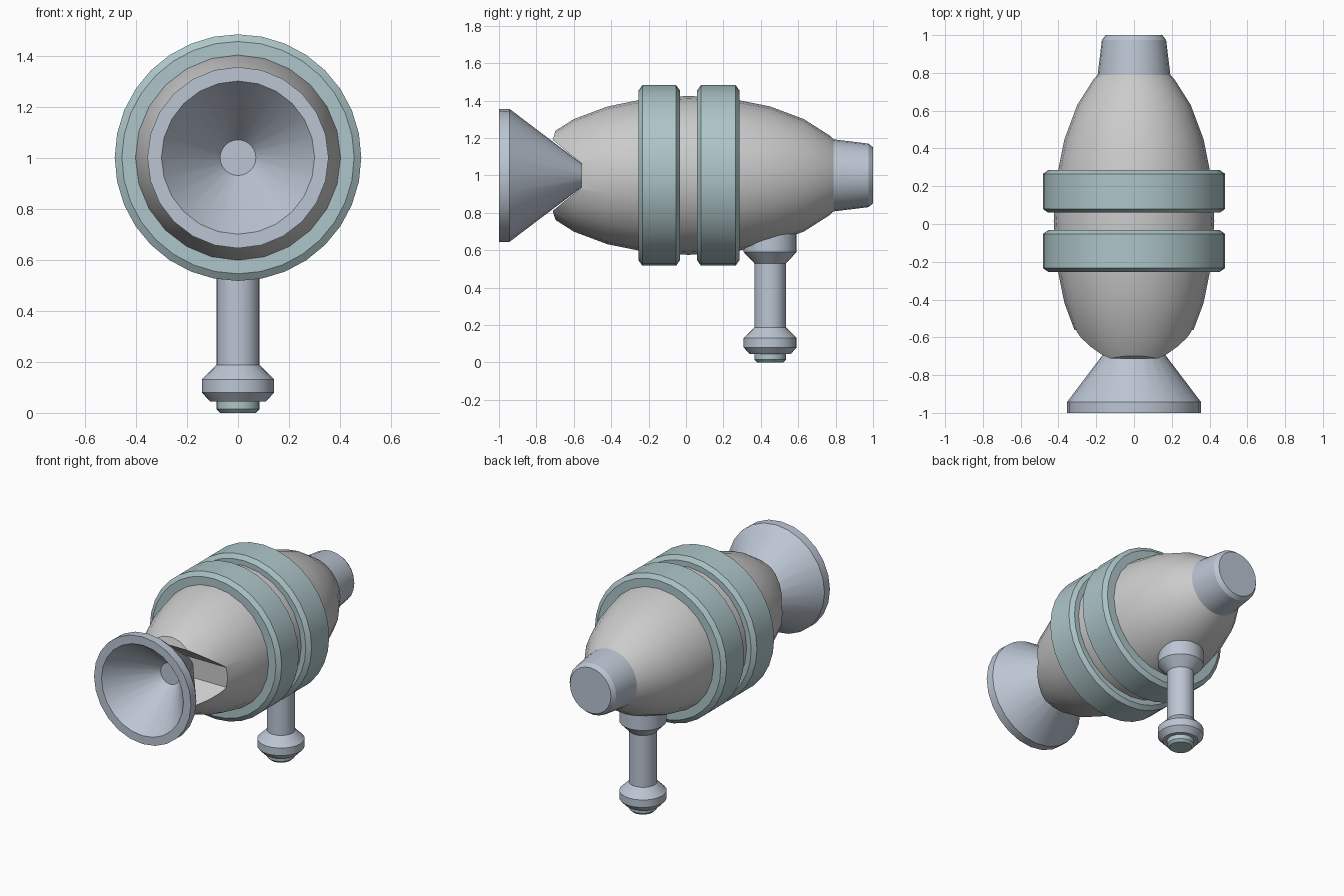
import bpy, bmesh
from math import sin, cos, pi, radians, sqrt

if "Cube" in bpy.data.objects:
    bpy.data.objects.remove(bpy.data.objects["Cube"])


def material(name, rgb):
    m = bpy.data.materials.new(name)
    m.diffuse_color = (*rgb, 1)
    m.use_nodes = True
    m.node_tree.nodes["Principled BSDF"].inputs["Base Color"].default_value = m.diffuse_color
    return m


STEEL = material("steel", (0.50, 0.56, 0.65))
TEAL = material("teal", (0.42, 0.56, 0.58))


def make_object(name, bm, mat=None, smooth=True):
    bmesh.ops.recalc_face_normals(bm, faces=bm.faces)
    me = bpy.data.meshes.new(name)
    bm.to_mesh(me)
    bm.free()
    ob = bpy.data.objects.new(name, me)
    bpy.context.collection.objects.link(ob)
    if mat:
        me.materials.append(mat)
    if smooth:
        shade(ob)
    return ob


def shade(ob):
    bpy.ops.object.select_all(action='DESELECT')
    ob.select_set(True)
    bpy.context.view_layer.objects.active = ob
    bpy.ops.object.shade_smooth_by_angle(angle=radians(30))


def lathe(name, profile, place, mat=None, sides=24, closed=False, smooth=True):
    """Spin (radius, height) points; place(u, v, h) maps them into the world."""
    bm = bmesh.new()
    rings = [[bm.verts.new(place(r * cos(2 * pi * i / sides), r * sin(2 * pi * i / sides), h))
              for i in range(sides)] for r, h in profile]
    pairs = list(zip(rings, rings[1:]))
    if closed:
        pairs.append((rings[-1], rings[0]))
    else:
        bm.faces.new(rings[0])
        bm.faces.new(rings[-1])
    for a, b in pairs:
        for i in range(sides):
            j = (i + 1) % sides
            bm.faces.new((a[i], a[j], b[j], b[i]))
    return make_object(name, bm, mat, smooth)


def along_y(u, v, h):
    return (u, h, 1 + v)


def along_z(u, v, h):
    return (u, 0.45 + v, h)


# egg-shaped body
angles = [radians(a) for a in (-75, -60, -45, -30, -15, 0, 15, 30, 45, 60, 66)]
body = lathe("body", [(0.425 * cos(a), 0.015 + 0.87 * sin(a)) for a in angles],
             along_y, sides=24, smooth=False)

# wedge cutter for the slot behind the horn
half = [(-1.1, 0.5), (-0.697, 0.5), (-0.697, 0.24), (-0.713, 0.19), (-0.56, 0.066)]
outline = half + [(y, -z) for y, z in reversed(half)]
bm = bmesh.new()
left, right = ([bm.verts.new((x, y, 1 + z)) for y, z in outline] for x in (-0.6, 0.6))
bm.faces.new(left)
bm.faces.new(right)
for i in range(len(outline)):
    j = (i + 1) % len(outline)
    bm.faces.new((left[i], left[j], right[j], right[i]))
cutter = make_object("slot_cutter", bm, smooth=False)
cutter.hide_render = True
mod = body.modifiers.new("slot", 'BOOLEAN')
mod.operation = 'DIFFERENCE'
mod.solver = 'EXACT'
mod.object = cutter
bpy.context.view_layer.objects.active = body
bpy.ops.object.modifier_apply(modifier="slot")
bpy.data.objects.remove(cutter)
shade(body)

# two chamfered bands
for name, y0, y1 in (("front_band", -0.253, -0.033), ("rear_band", 0.06, 0.285)):
    lathe(name, [(0.38, y0), (0.455, y0), (0.483, y0 + 0.02), (0.483, y1 - 0.02),
                 (0.455, y1), (0.38, y1)], along_y, TEAL, sides=32, closed=True)

# flared horn, hollow at the front
lathe("horn", [(0.065, -0.56), (0.355, -0.943), (0.355, -1.0), (0.30, -1.0), (0.07, -0.71)],
      along_y, STEEL, sides=24)

# tail plug
lathe("tail_plug", [(0.20, 0.72), (0.195, 0.77), (0.17, 0.975), (0.15, 1.0)],
      along_y, STEEL, sides=24)

# handle with flanges, and its foot
lathe("handle", [(0.11, 0.045), (0.142, 0.08), (0.142, 0.13), (0.085, 0.187), (0.085, 0.53),
                 (0.142, 0.59), (0.142, 0.72)], along_z, STEEL, sides=24)
lathe("handle_foot", [(0.07, 0.0), (0.085, 0.015), (0.085, 0.06)], along_z, TEAL, sides=24)
